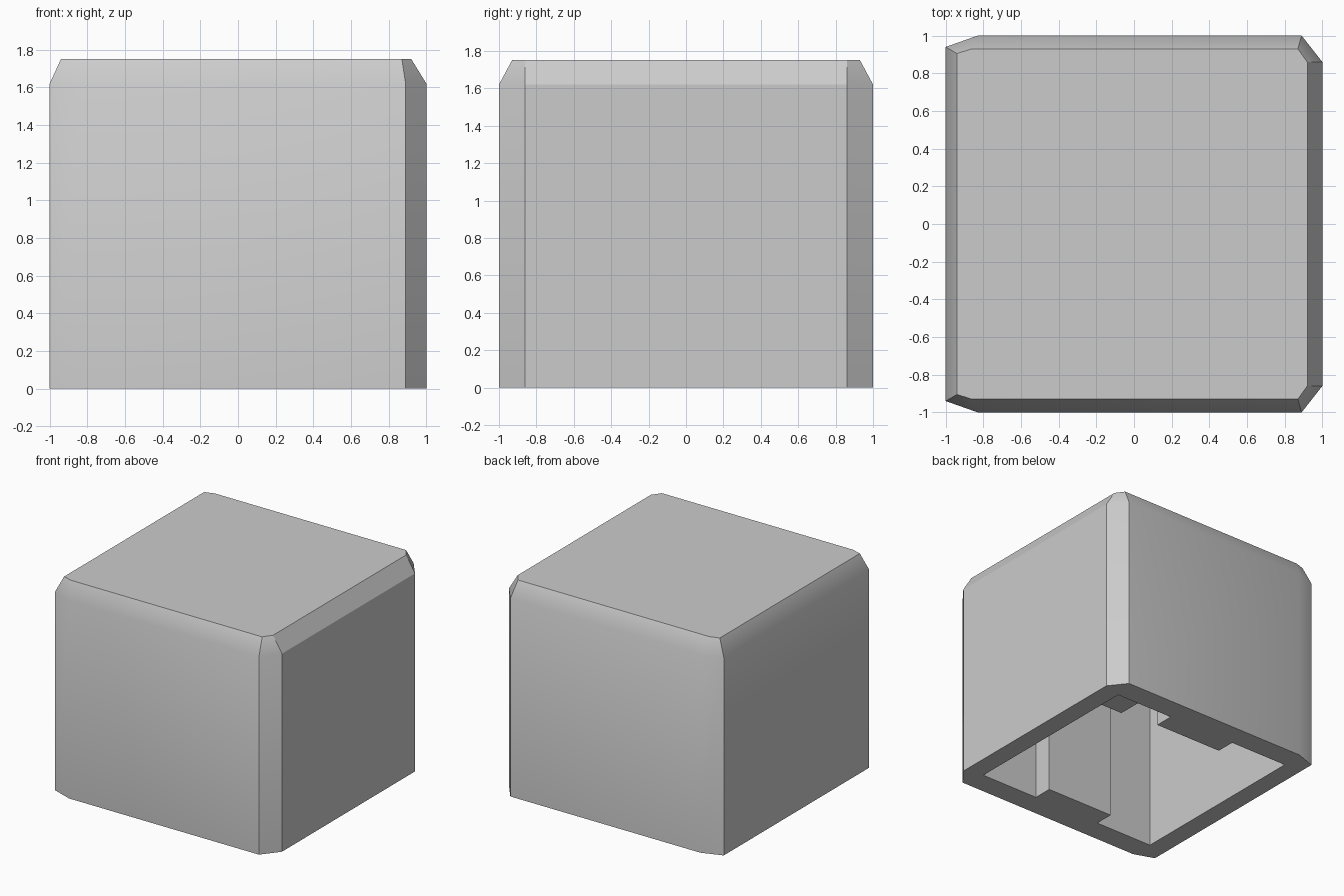
import bpy, bmesh, math

cube = bpy.data.objects.get("Cube")
if cube:
    bpy.data.objects.remove(cube, do_unlink=True)

grey = bpy.data.materials.new("plain_grey")
grey.use_nodes = True
grey.diffuse_color = (0.6, 0.6, 0.6, 1)
grey.node_tree.nodes["Principled BSDF"].inputs["Base Color"].default_value = (0.6, 0.6, 0.6, 1)


def mirror_y(half):
    """Close a half outline (y < 0, from -x to +x) by mirroring it across y."""
    return half + [(x, -y) for x, y in reversed(half)]


def loft(name, rings):
    """Solid through stacked outlines; each ring is (outline, z)."""
    bm = bmesh.new()
    loops = [[bm.verts.new((x, y, z)) for x, y in outline] for outline, z in rings]
    for low, high in zip(loops, loops[1:]):
        n = len(low)
        for i in range(n):
            j = (i + 1) % n
            bm.faces.new((low[i], low[j], high[j], high[i]))
    bm.faces.new(loops[0][::-1])
    bm.faces.new(loops[-1])
    bmesh.ops.recalc_face_normals(bm, faces=bm.faces)
    mesh = bpy.data.meshes.new(name)
    bm.to_mesh(mesh)
    bm.free()
    mesh.materials.append(grey)
    obj = bpy.data.objects.new(name, mesh)
    bpy.context.collection.objects.link(obj)
    return obj


# Outer body: cut corners and a bevelled top edge
base = mirror_y([(-1, -0.94), (-0.83, -1), (0.89, -1), (1, -0.86)])
top = mirror_y([(-0.94, -0.905), (-0.86, -0.93), (0.87, -0.93), (0.92, -0.86)])
body = loft("cap_body", [(base, 0), (base, 1.62), (top, 1.75)])

# Hollow underside, leaving a rib on the front and back walls
wall_x, wall_y, rib_x, rib_y = 0.84, 0.81, 0.31, 0.65
hollow = mirror_y([(-wall_x, -wall_y), (-rib_x, -wall_y), (-rib_x, -rib_y),
                   (rib_x, -rib_y), (rib_x, -wall_y), (wall_x, -wall_y)])
cutter = loft("hollow_cutter", [(hollow, -0.2), (hollow, 1.55)])
cutter.hide_render = True

cut = body.modifiers.new("hollow", "BOOLEAN")
cut.operation = "DIFFERENCE"
cut.solver = "EXACT"
cut.object = cutter
bpy.ops.object.select_all(action="DESELECT")
body.select_set(True)
bpy.context.view_layer.objects.active = body
bpy.ops.object.modifier_apply(modifier=cut.name)
bpy.data.objects.remove(cutter, do_unlink=True)
bpy.ops.object.shade_smooth_by_angle(angle=math.radians(30))

# Post hanging from the ceiling of the hollow
post = mirror_y([(-0.15, -0.33), (0.15, -0.33)])
loft("inner_post", [(post, 0.71), (post, 1.58)])
